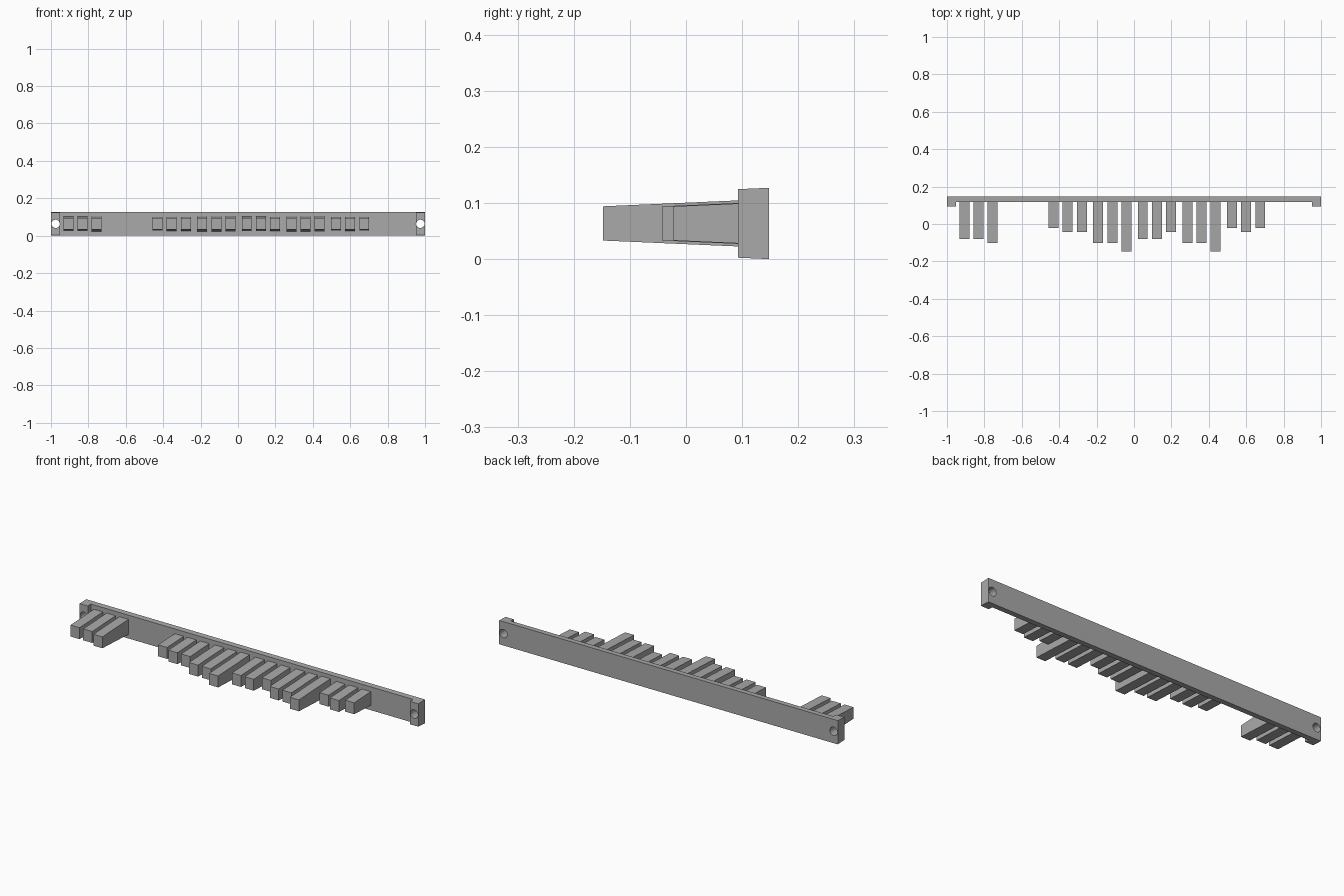
import bpy
import bmesh
from math import radians, tan

cube = bpy.data.objects.get("Cube")
if cube:
    bpy.data.objects.remove(cube, do_unlink=True)

MID_Z = 0.0635           # height of the centre line
DRAFT = tan(radians(2.5))  # top and bottom faces lean outward toward the back
BACK_Y = 0.148
PLATE_Y = 0.118

grey = bpy.data.materials.new("plain grey")
grey.use_nodes = True
grey.diffuse_color = (0.4, 0.4, 0.4, 1)
grey.node_tree.nodes["Principled BSDF"].inputs["Base Color"].default_value = (0.4, 0.4, 0.4, 1)


def drafted(name, outline, ref_y, half_height):
    """Extrude a top outline both ways from the centre line, with draft along y."""
    bm = bmesh.new()
    rings = []
    for side in (-1, 1):
        rings.append([bm.verts.new((x, y, MID_Z + side * (half_height + (y - ref_y) * DRAFT)))
                      for x, y in outline])
    low, high = rings
    bm.faces.new(low[::-1])
    bm.faces.new(high)
    n = len(outline)
    for i in range(n):
        j = (i + 1) % n
        bm.faces.new((low[i], low[j], high[j], high[i]))
    bmesh.ops.recalc_face_normals(bm, faces=bm.faces[:])
    mesh = bpy.data.meshes.new(name)
    bm.to_mesh(mesh)
    bm.free()
    mesh.materials.append(grey)
    obj = bpy.data.objects.new(name, mesh)
    bpy.context.collection.objects.link(obj)
    return obj


# Back plate with a raised foot at each end
half = [(1, BACK_Y), (1, 0.093), (0.952, 0.093), (0.952, PLATE_Y)]
outline = half + [(-x, y) for x, y in reversed(half)]
plate = drafted("back_plate", outline[::-1], BACK_Y, MID_Z)

# Screw holes through the feet
for side, label in ((1, "left"), (-1, "right")):
    bpy.ops.mesh.primitive_cylinder_add(vertices=16, radius=0.0225, depth=0.3,
                                        location=(side * 0.975, 0.12, MID_Z),
                                        rotation=(radians(90), 0, 0))
    cutter = bpy.context.object
    cutter.name = label + "_hole_cutter"
    cutter.data.materials.append(grey)
    cutter.hide_render = True
    cutter.hide_set(True)
    cut = plate.modifiers.new(label + "_screw_hole", 'BOOLEAN')
    cut.operation = 'DIFFERENCE'
    cut.solver = 'EXACT'
    cut.object = cutter

bpy.context.view_layer.objects.active = plate
for mod in list(plate.modifiers):
    bpy.ops.object.modifier_apply(modifier=mod.name)
for obj in list(bpy.data.objects):
    if obj.name.endswith("_hole_cutter"):
        bpy.data.objects.remove(obj, do_unlink=True)

# Teeth in groups of three, each reaching forward to one of five depths
A, B, C, D, E = -0.022, -0.043, -0.08, -0.102, -0.148
groups = {0: (C, C, D), 2: (A, B, B), 3: (D, D, E),
          4: (C, C, B), 5: (D, D, E), 6: (A, B, A)}
for slot, tips in groups.items():
    for i, tip in enumerate(tips):
        x = -0.907 + slot * 0.2385 + i * 0.0755
        w = 0.0265
        drafted(f"tooth_{slot}_{i + 1}",
                [(x - w, tip), (x + w, tip), (x + w, PLATE_Y + 0.004), (x - w, PLATE_Y + 0.004)],
                tip, 0.0305)
